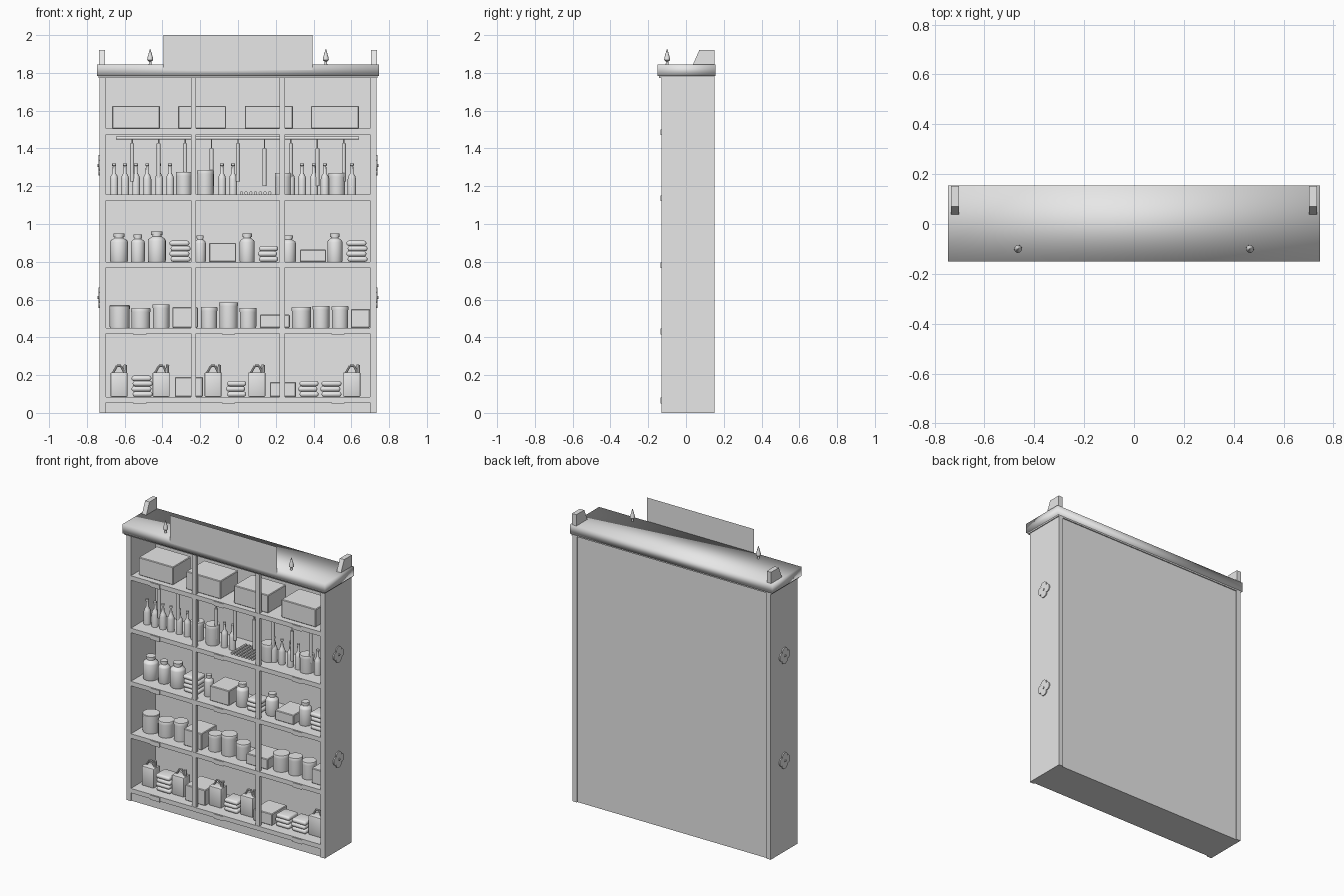
import bpy, bmesh, math
from mathutils import Matrix, Vector

if "Cube" in bpy.data.objects:
    bpy.data.objects.remove(bpy.data.objects["Cube"])

grey = bpy.data.materials.new("plain grey")
grey.diffuse_color = (0.8, 0.8, 0.8, 1)
grey.use_nodes = True
grey.node_tree.nodes["Principled BSDF"].inputs["Base Color"].default_value = grey.diffuse_color


def finish(name, bm, smooth=None):
    me = bpy.data.meshes.new(name)
    bm.to_mesh(me)
    bm.free()
    ob = bpy.data.objects.new(name, me)
    bpy.context.collection.objects.link(ob)
    me.materials.append(grey)
    if smooth:
        bpy.ops.object.select_all(action='DESELECT')
        ob.select_set(True)
        bpy.context.view_layer.objects.active = ob
        bpy.ops.object.shade_smooth_by_angle(angle=math.radians(smooth))
    return ob


def add_box(bm, x0, x1, y0, y1, z0, z1, bevel=0, seg=1):
    m = Matrix.Translation(((x0 + x1) / 2, (y0 + y1) / 2, (z0 + z1) / 2)) @ \
        Matrix.Diagonal((x1 - x0, y1 - y0, z1 - z0, 1))
    verts = bmesh.ops.create_cube(bm, size=1, matrix=m)["verts"]
    if bevel:
        edges = list({e for v in verts for e in v.link_edges})
        bmesh.ops.bevel(bm, geom=edges, offset=bevel, segments=seg, profile=0.5, affect='EDGES')


def box(name, *dims, smooth=None, bevel=0, seg=1):
    bm = bmesh.new()
    add_box(bm, *dims, bevel=bevel, seg=seg)
    return finish(name, bm, smooth)


def add_lathe(bm, profile, loc, sides=16):
    """Closed turned shape from (radius, height) pairs."""
    rings = []
    for r, z in profile:
        rings.append([bm.verts.new((loc[0] + r * math.cos(a), loc[1] + r * math.sin(a), loc[2] + z))
                      for a in (2 * math.pi * i / sides for i in range(sides))])
    for a, b in zip(rings, rings[1:]):
        for i in range(sides):
            j = (i + 1) % sides
            bm.faces.new((a[i], a[j], b[j], b[i]))
    bm.faces.new(rings[0][::-1])
    bm.faces.new(rings[-1])


def add_prism(bm, pts, offset):
    base = bm.faces.new([bm.verts.new(p) for p in pts])
    ext = bmesh.ops.extrude_face_region(bm, geom=[base])["geom"]
    bmesh.ops.translate(bm, vec=offset, verts=[g for g in ext if isinstance(g, bmesh.types.BMVert)])
    bmesh.ops.recalc_face_normals(bm, faces=bm.faces)


def add_rod(bm, a, b, r, sides=8):
    a, b = Vector(a), Vector(b)
    m = Matrix.Translation((a + b) / 2) @ (b - a).to_track_quat('Z', 'Y').to_matrix().to_4x4()
    bmesh.ops.create_cone(bm, cap_ends=True, segments=sides, radius1=r, radius2=r,
                          depth=(b - a).length, matrix=m)


# --- Cabinet carcass ---
for side, s in (("left", -1), ("right", 1)):
    xs = sorted((s * 0.70, s * 0.732))
    box(side + "_side_panel", *xs, -0.13, 0.152, 0, 1.78)

    # four-lobed side ornaments with a centre knob
    bm = bmesh.new()
    for z in (1.31, 0.61):
        pts = []
        for i in range(48):
            a = 2 * math.pi * i / 48
            r = 0.036 + 0.018 * abs(math.cos(2 * a)) ** 0.6 * (1 if math.cos(4 * a) > -0.99 else 0.9)
            pts.append((s * 0.731, 0.01 + r * math.cos(a), z + r * math.sin(a)))
        add_prism(bm, pts, Vector((s * 0.008, 0, 0)))
        add_rod(bm, (s * 0.735, 0.01, z), (s * 0.744, 0.01, z), 0.008, 10)
    finish(side + "_side_ornaments", bm, 30)

    # upright corner bracket on the cornice
    bm = bmesh.new()
    add_prism(bm, [(s * 0.703, y, z) for y, z in
                   ((0.035, 1.84), (0.07, 1.92), (0.152, 1.92), (0.152, 1.84))],
              Vector((s * 0.032, 0, 0)))
    finish(side + "_corner_bracket", bm)

    # pointed finial
    bm = bmesh.new()
    add_lathe(bm, [(0.008, 0), (0.006, 0.018), (0.016, 0.026), (0.014, 0.04), (0.001, 0.085)],
              (s * 0.465, -0.10, 1.842), 12)
    finish(side + "_finial", bm, 40)

box("back_panel", -0.70, 0.70, 0.132, 0.145, 0, 1.78)
box("plinth", -0.70, 0.70, -0.122, 0.132, 0, 0.06)
box("cornice", -0.747, 0.747, -0.15, 0.155, 1.783, 1.845, smooth=180)
box("cornice_lower_moulding", -0.738, 0.738, -0.142, 0.152, 1.773, 1.785)
SHELVES = (0.085, 0.45, 0.80, 1.155, 1.505)
for i, z in enumerate(SHELVES):
    box(f"shelf_{i + 1}", -0.70, 0.70, -0.13, 0.132, z - 0.03, z)
for i, x in enumerate((-0.236, 0.234)):
    box(f"front_post_{i + 1}", x - 0.014, x + 0.014, -0.128, -0.104, 0.085, 1.78)

# sign sheet standing on the front of the cornice
bm = bmesh.new()
bm.faces.new([bm.verts.new(p) for p in ((-0.395, -0.155, 1.815), (-0.395, -0.155, 2.0),
                                        (0.395, -0.155, 2.0), (0.395, -0.155, 1.815))])
finish("sign_sheet", bm)

# small shelf labels
bm = bmesh.new()
for z in SHELVES:
    for x in (-0.52, -0.05, 0.53):
        add_box(bm, x - 0.035, x + 0.035, -0.134, -0.13, z - 0.034, z - 0.004)
finish("shelf_labels", bm)


# --- Goods ---
Y = -0.02


def bottle(bm, x, z, w, h):
    r = w / 2
    add_lathe(bm, [(r, 0), (r, h * .5), (r * .8, h * .6), (r * .38, h * .7), (r * .32, h * .92),
                   (r * .45, h * .93), (r * .45, h)], (x, Y, z))


def flask(bm, x, z, w, h):
    r = w / 2
    add_lathe(bm, [(r * .95, 0), (r, 0.006), (r, h * .7), (r * .9, h * .76), (r * .5, h * .84),
                   (r * .5, h * .88), (r * .62, h * .88), (r * .62, h)], (x, Y, z), 20)


def jar(bm, x, z, w, h):
    r = w / 2
    add_lathe(bm, [(r * .95, 0), (r * .97, 0.008), (r * .97, h - .02), (r, h - .02),
                   (r, h - .003), (r * .96, h)], (x, Y, z), 24)


def carton(bm, x, z, w, h):
    d = min(0.095, max(0.08, w * .4))
    add_box(bm, x - w / 2, x + w / 2, -d, d, z, z + h, 0.004)


def stack(bm, x, z, w, h):
    n = round(h / 0.028)
    for i in range(n):
        dx = 0.003 * (-1) ** i
        add_box(bm, x - w / 2 + dx, x + w / 2 + dx, Y - .05, Y + .05,
                z + i * h / n, z + (i + 1) * h / n, 0.0125, 3)


def canister(bm, x, z, w, h):
    b = h - 0.045
    add_box(bm, x - w / 2, x + w / 2, Y - .035, Y + .035, z, z + b, 0.006, 2)
    p = [(x + dx * w, Y, z + b + dz) for dx, dz in ((-.36, -.004), (-.12, .034), (.12, .034), (.32, -.004))]
    for a, c in zip(p, p[1:]):
        add_rod(bm, a, c, 0.006)
    add_rod(bm, (x + .36 * w, Y, z + b - .005), (x + .38 * w, Y, z + b + .04), 0.009)


# kind: list of (x, width, height) on a given shelf
GOODS = [
    ("storage_boxes", carton, 4, [(-.54, .254, .12), (-.19, .254, .12), (.163, .254, .12), (.513, .254, .12)]),
    ("bottles", bottle, 3, [(x, .044, .165) for x in
                            (-.656, -.598, -.54, -.481, -.418, -.36, -.085, -.026, .28, .339, .402, .46, .603)]),
    ("small_jars", jar, 3, [(-.286, .085, .12), (-.172, .09, .13), (.24, .09, .115), (.524, .09, .115)]),
    ("flasks", flask, 2, [(-.63, .095, .15), (-.53, .074, .145), (-.43, .095, .16), (-.2, .06, .14),
                          (.048, .08, .15), (.267, .08, .14), (.513, .08, .15)]),
    ("folded_stacks_upper", stack, 2, [(-.307, .105, .112), (.159, .1, .084), (.63, .105, .112)]),
    ("cartons_upper", carton, 2, [(-.082, .143, .1), (.397, .138, .065)]),
    ("tins", jar, 1, [(-.627, .108, .12), (-.515, .102, .105), (-.407, .09, .125), (-.153, .088, .11),
                      (-.05, .1, .135), (.053, .09, .105), (.335, .104, .11), (.44, .09, .117), (.54, .09, .115)]),
    ("cartons_middle", carton, 1, [(-.28, .135, .11), (.195, .158, .07), (.648, .1, .1)]),
    ("canisters", canister, 0, [(x, .09, .175) for x in (-.63, -.407, -.132, .1, .603)]),
    ("folded_stacks_lower", stack, 0, [(-.508, .105, .112), (-.01, .1, .084), (.373, .1, .084), (.492, .105, .084)]),
    ("cartons_lower", carton, 0, [(-.26, .148, .105), (.238, .138, .078)]),
]
for name, make, shelf, items in GOODS:
    bm = bmesh.new()
    for x, w, h in items:
        make(bm, x, SHELVES[shelf], w, h)
    finish(name, bm, 35)

# hanging rail with tools on thin hooks
bm = bmesh.new()
add_rod(bm, (-0.645, -0.03, 1.455), (0.64, -0.03, 1.455), 0.008, 10)
finish("hanging_rail", bm, 40)
bm = bmesh.new()
for i in range(9):
    x = -0.56 + 0.14 * i
    drop = (0.0, 0.025)[i % 2] * (1 if i > 2 else 0)
    add_rod(bm, (x, -0.03, 1.455), (x, -0.03, 1.40), 0.004, 6)
    add_rod(bm, (x, -0.03, 1.425 - drop), (x, -0.03, 1.225 - drop), 0.011, 10)
finish("hanging_tools", bm, 40)

# small rods lying on the shelf
bm = bmesh.new()
for i in range(7):
    x = 0.018 + i * 0.025
    add_rod(bm, (x, -0.09, 1.164), (x, 0.06, 1.164), 0.009)
finish("lying_rods", bm, 40)
